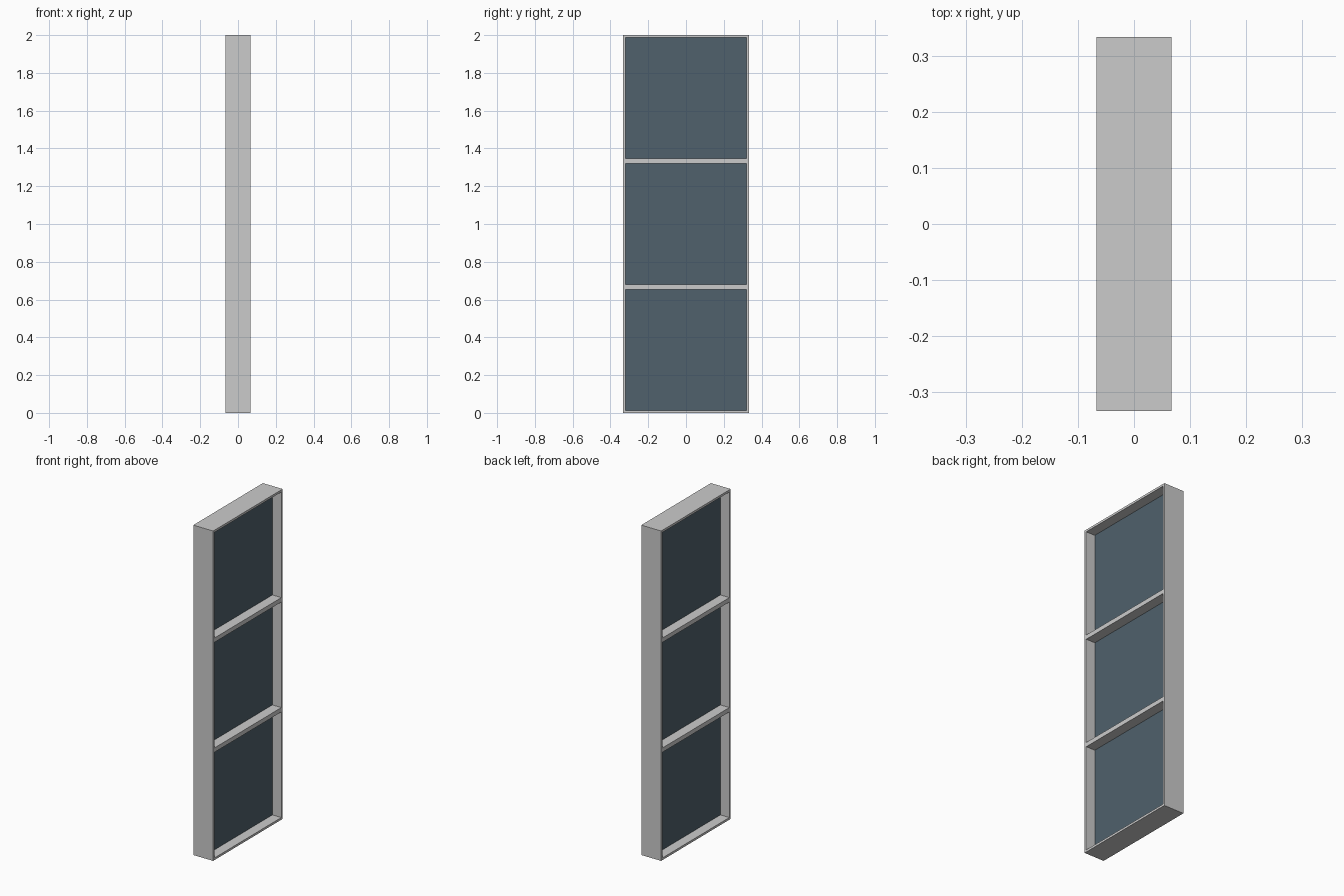
import bpy, bmesh

if "Cube" in bpy.data.objects:
    bpy.data.objects.remove(bpy.data.objects["Cube"])

BAYS = 3
SIZE = 2 / BAYS          # square bay
DEPTH = SIZE / 5
WALL = SIZE / 50
PANE = 0.0133

# Frame: lattice of cells with the bay openings left out, extruded in x
ys = [-SIZE / 2, -SIZE / 2 + WALL, SIZE / 2 - WALL, SIZE / 2]
zs = [0]
for i in range(BAYS):
    zs += [i * SIZE + WALL, (i + 1) * SIZE - WALL]
zs.append(2)

bm = bmesh.new()
grid = [[bm.verts.new((-DEPTH / 2, y, z)) for z in zs] for y in ys]
for i in range(len(ys) - 1):
    for j in range(len(zs) - 1):
        if i == 1 and j % 2 == 1:
            continue
        bm.faces.new((grid[i][j], grid[i + 1][j], grid[i + 1][j + 1], grid[i][j + 1]))
ext = bmesh.ops.extrude_face_region(bm, geom=bm.faces[:], use_keep_orig=True)
bmesh.ops.translate(bm, vec=(DEPTH, 0, 0),
                    verts=[g for g in ext["geom"] if isinstance(g, bmesh.types.BMVert)])
bmesh.ops.recalc_face_normals(bm, faces=bm.faces[:])
mesh = bpy.data.meshes.new("window_frame")
bm.to_mesh(mesh)
bm.free()
bpy.context.collection.objects.link(bpy.data.objects.new("window_frame", mesh))

# Dark glass panes set in the middle of the frame depth
glass = bpy.data.materials.new("dark_glass")
glass.diffuse_color = (0.08, 0.12, 0.15, 1)
glass.use_nodes = True
glass.node_tree.nodes["Principled BSDF"].inputs["Base Color"].default_value = glass.diffuse_color
for i in range(BAYS):
    bpy.ops.mesh.primitive_cube_add(size=1, location=(0, 0, (i + 0.5) * SIZE))
    pane = bpy.context.object
    pane.name = f"glass_pane_{i + 1}"
    pane.scale = (PANE, SIZE - 2 * WALL, SIZE - 2 * WALL)
    pane.data.materials.append(glass)
